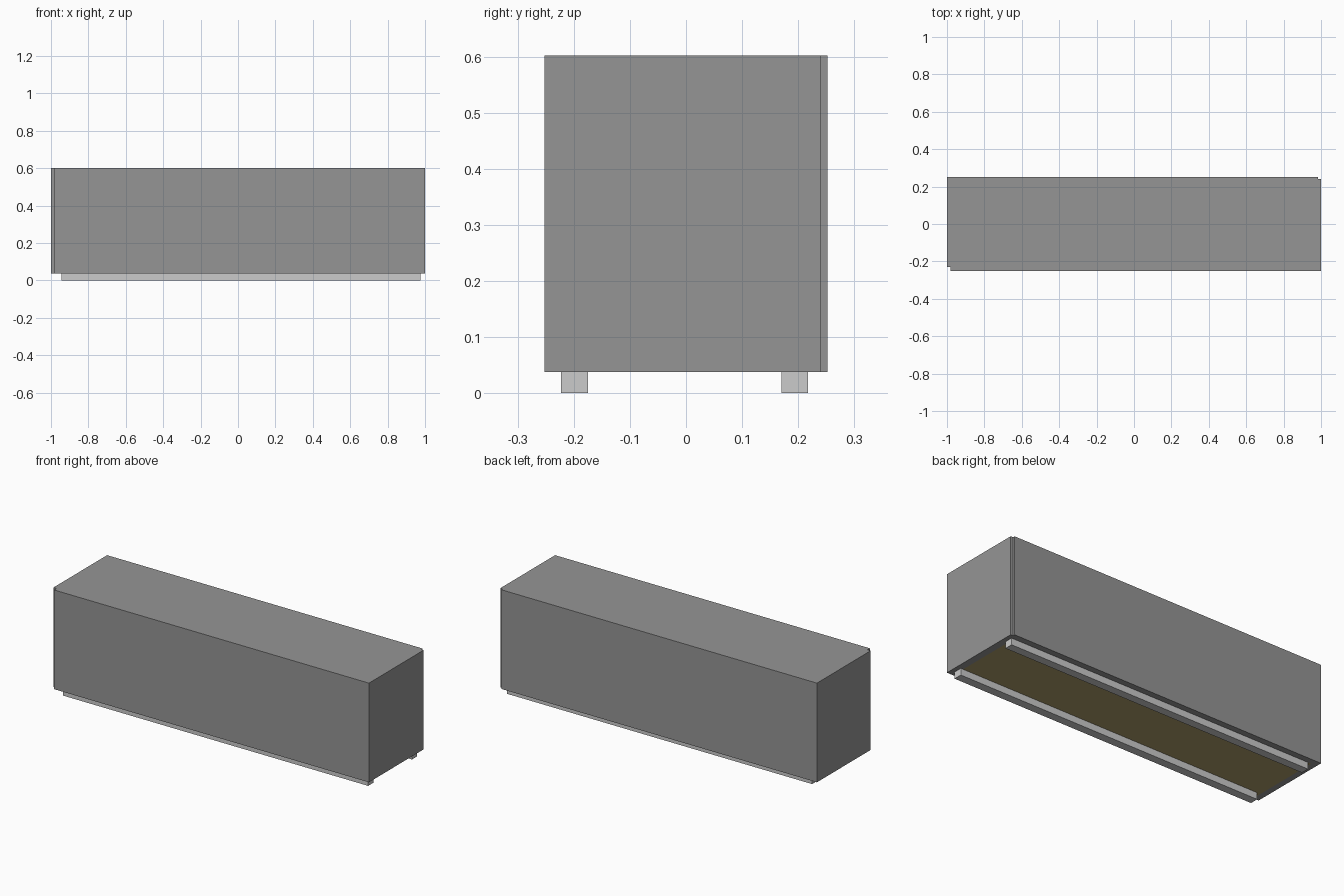
import bpy, bmesh

if "Cube" in bpy.data.objects:
    bpy.data.objects.remove(bpy.data.objects["Cube"])

BASE, TOP = 0.038, 0.602


def material(name, colour):
    m = bpy.data.materials.new(name)
    m.diffuse_color = colour
    m.use_nodes = True
    m.node_tree.nodes["Principled BSDF"].inputs["Base Color"].default_value = m.diffuse_color
    return m


def prism(name, outline, z0, z1, mat=None):
    bm = bmesh.new()
    face = bm.faces.new([bm.verts.new((x, y, z0)) for x, y in outline])
    new = bmesh.ops.extrude_face_region(bm, geom=[face])["geom"]
    top = [v for v in new if isinstance(v, bmesh.types.BMVert)]
    bmesh.ops.translate(bm, verts=top, vec=(0, 0, z1 - z0))
    bmesh.ops.recalc_face_normals(bm, faces=bm.faces)
    mesh = bpy.data.meshes.new(name)
    bm.to_mesh(mesh)
    bm.free()
    ob = bpy.data.objects.new(name, mesh)
    bpy.context.collection.objects.link(ob)
    if mat:
        mesh.materials.append(mat)
    return ob


def rect(x0, x1, y0, y1):
    return [(x0, y0), (x1, y0), (x1, y1), (x0, y1)]


dark = material("dark_grey", (0.3, 0.3, 0.3, 1))
wood = material("brown", (0.42, 0.34, 0.15, 1))

# Outer casing: overlapping panels leave a small step at two corners
outline = [(-0.98, -0.252), (1, -0.252), (1, 0.24), (0.985, 0.24),
           (0.985, 0.252), (-1, 0.252), (-1, -0.23), (-0.98, -0.23)]
casing = prism("casing", outline, BASE, TOP, dark)

# Hollow the casing from below
cutter = prism("casing_cutter", rect(-0.965, 0.96, -0.215, 0.217), -0.1, TOP - 0.004)
cutter.hide_render = True
cutter.hide_viewport = False
cut = casing.modifiers.new("hollow", 'BOOLEAN')
cut.operation = 'DIFFERENCE'
cut.solver = 'EXACT'
cut.object = cutter
bpy.context.view_layer.objects.active = casing
bpy.ops.object.modifier_apply(modifier=cut.name)
bpy.data.objects.remove(cutter)

# Brown inner core, visible from underneath
prism("inner_core", rect(-0.965, 0.96, -0.215, 0.217), BASE, TOP - 0.004, wood)

# Two long base rails
for name, y0, y1 in (("front_rail", -0.223, -0.175), ("back_rail", 0.17, 0.217)):
    prism(name, rect(-0.945, 0.975, y0, y1), 0, BASE)
